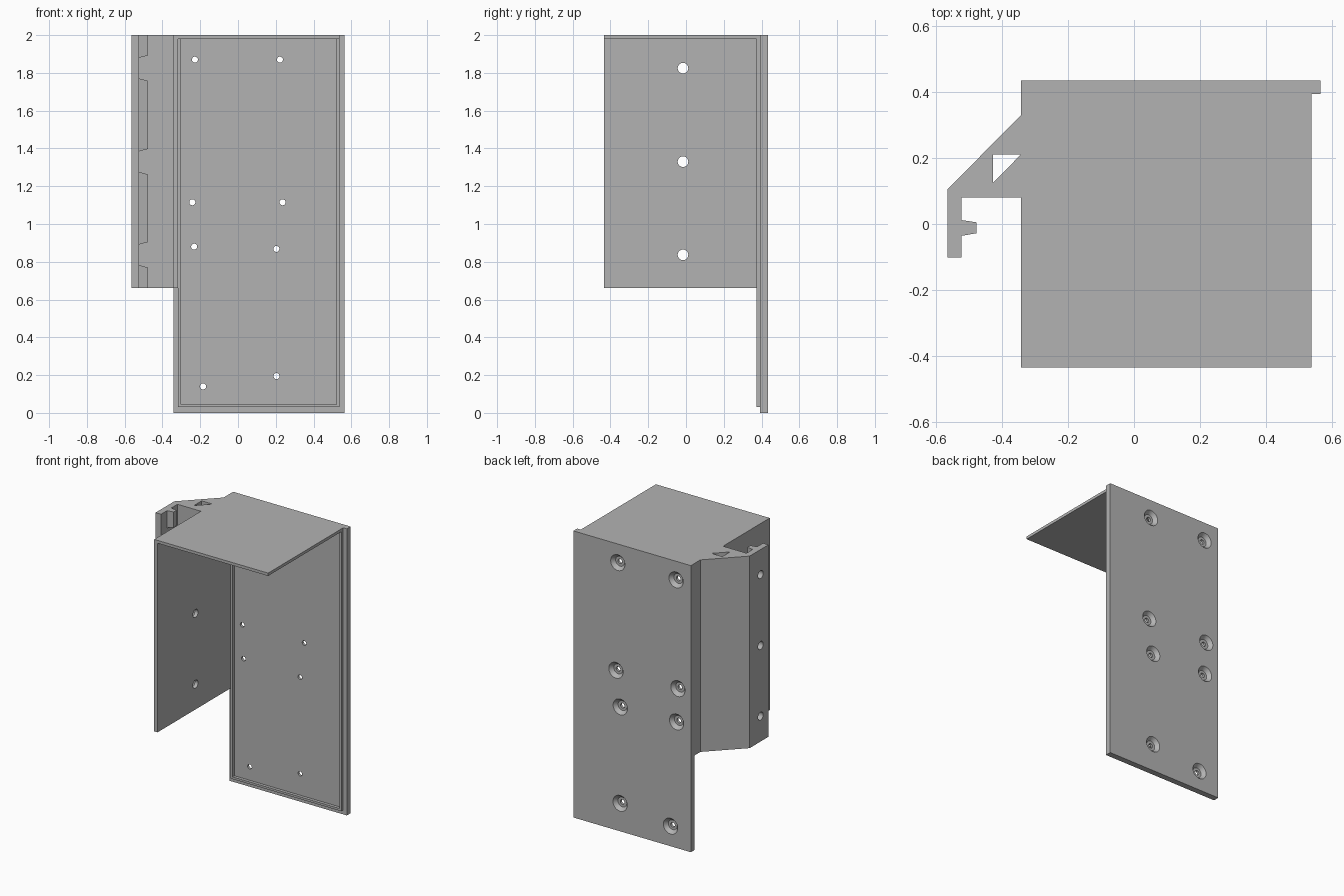
import bpy
import bmesh
from math import pi
from mathutils import Matrix

cube = bpy.data.objects.get("Cube")
if cube:
    bpy.data.objects.remove(cube, do_unlink=True)

grey = bpy.data.materials.new("plain grey")
grey.use_nodes = True
colour = (0.45, 0.45, 0.45, 1)
grey.diffuse_color = colour
grey.node_tree.nodes["Principled BSDF"].inputs["Base Color"].default_value = colour


def finish(name, bm):
    bmesh.ops.recalc_face_normals(bm, faces=bm.faces)
    mesh = bpy.data.meshes.new(name)
    bm.to_mesh(mesh)
    bm.free()
    mesh.materials.append(grey)
    obj = bpy.data.objects.new(name, mesh)
    bpy.context.collection.objects.link(obj)
    return obj


def prism(name, points, z0, z1):
    bm = bmesh.new()
    face = bm.faces.new([bm.verts.new((x, y, z0)) for x, y in points])
    top = bmesh.ops.extrude_face_region(bm, geom=[face])["geom"]
    for v in top:
        if isinstance(v, bmesh.types.BMVert):
            v.co.z = z1
    return finish(name, bm)


def box(name, x0, x1, y0, y1, z0, z1):
    return prism(name, [(x0, y0), (x1, y0), (x1, y1), (x0, y1)], z0, z1)


def cone(axis, centre, r0, r1, length):
    """Round cutter along x or y; r0 is the radius at the low end."""
    turn = Matrix.Rotation(pi / 2, 4, "Y") if axis == "X" else Matrix.Rotation(-pi / 2, 4, "X")
    bm = bmesh.new()
    bmesh.ops.create_cone(bm, cap_ends=True, segments=32, radius1=r0, radius2=r1,
                          depth=length, matrix=Matrix.Translation(centre) @ turn)
    return finish("hole_cutter", bm)


def cut(obj, cutters):
    for c in cutters:
        mod = obj.modifiers.new("cut", "BOOLEAN")
        mod.operation = "DIFFERENCE"
        mod.solver = "EXACT"
        mod.object = c
    graph = bpy.context.evaluated_depsgraph_get()
    mesh = bpy.data.meshes.new_from_object(obj.evaluated_get(graph))
    obj.modifiers.clear()
    obj.data = mesh
    for c in cutters:
        bpy.data.objects.remove(c, do_unlink=True)
    bpy.ops.object.select_all(action="DESELECT")
    obj.select_set(True)
    bpy.context.view_layer.objects.active = obj
    bpy.ops.object.shade_smooth_by_angle()


LEFT, RIGHT, EDGE = -0.342, 0.537, 0.565
INNER = -0.317
FRONT, PLATE, BACK = -0.435, 0.393, 0.435
LOW, LID, TOP = 0.66, 1.98, 2.0

# Back plate with countersunk screw holes
back_plate = box("back_plate", LEFT, EDGE, PLATE, BACK, 0, TOP)
screws = [(-0.228, 1.87), (0.222, 1.87), (-0.242, 1.115), (0.236, 1.115),
          (-0.232, 0.88), (0.203, 0.868), (-0.185, 0.14), (0.204, 0.195)]
cutters = []
for x, z in screws:
    cutters.append(cone("Y", (x, 0.41, z), 0.016, 0.016, 0.1))
    cutters.append(cone("Y", (x, BACK - 0.012, z), 0.034, 0.056, 0.026))
cut(back_plate, cutters)

# Locating ridge on the front of the back plate
ridge = 0.015
box("ridge_left", INNER, INNER + ridge, 0.372, PLATE, 0.03, LID)
box("ridge_right", RIGHT - ridge, RIGHT, 0.372, PLATE, 0.03, LID)
box("ridge_bottom", INNER + ridge, RIGHT - ridge, 0.372, PLATE, 0.03, 0.03 + ridge)

# Lid and side wall
box("lid", LEFT, RIGHT, FRONT, PLATE, LID, TOP)
side_wall = box("side_wall", LEFT, INNER, FRONT, PLATE, LOW, LID)

# Hooked side bracket with a triangular channel
ARM = -0.523
bracket = prism("side_bracket", [
    (LEFT, 0.33), (-EDGE, 0.105), (-EDGE, -0.102), (ARM, -0.102),
    (ARM, 0.08), (LEFT, 0.08)], LOW, TOP)
channel = prism("channel_cutter", [(-0.427, 0.21), (-0.343, 0.21), (-0.427, 0.125)],
                LOW - 0.1, TOP + 0.1)

# Bolt holes through the bracket arm and the side wall
heights = [0.837, 1.33, 1.825]


def bolts(x):
    return [cone("X", (x, -0.016, z), 0.028, 0.028, 0.1) for z in heights]


cut(bracket, [channel] + bolts(-0.545))
cut(side_wall, bolts(-0.33))


# Tapered rib on the arm, interrupted around each bolt hole
def rib(name, z0, z1, taper0, taper1):
    bm = bmesh.new()
    rings = []
    for x, y0, y1, t in [(ARM, -0.036, 0.012, 0), (-0.477, -0.028, 0.005, 0.012)]:
        a, b = z0 + t * taper0, z1 - t * taper1
        rings.append([bm.verts.new((x, y, z)) for y, z in
                      [(y0, a), (y1, a), (y1, b), (y0, b)]])
    bm.faces.new(rings[0])
    bm.faces.new(rings[1])
    for i in range(4):
        j = (i + 1) % 4
        bm.faces.new([rings[0][i], rings[0][j], rings[1][j], rings[1][i]])
    finish(name, bm)


gap = 0.055
starts = [LOW] + [z + gap for z in heights]
ends = [z - gap for z in heights] + [TOP]
for i, (z0, z1) in enumerate(zip(starts, ends)):
    rib(f"arm_rib_{i + 1}", z0, z1, int(i > 0), int(i < len(heights)))
